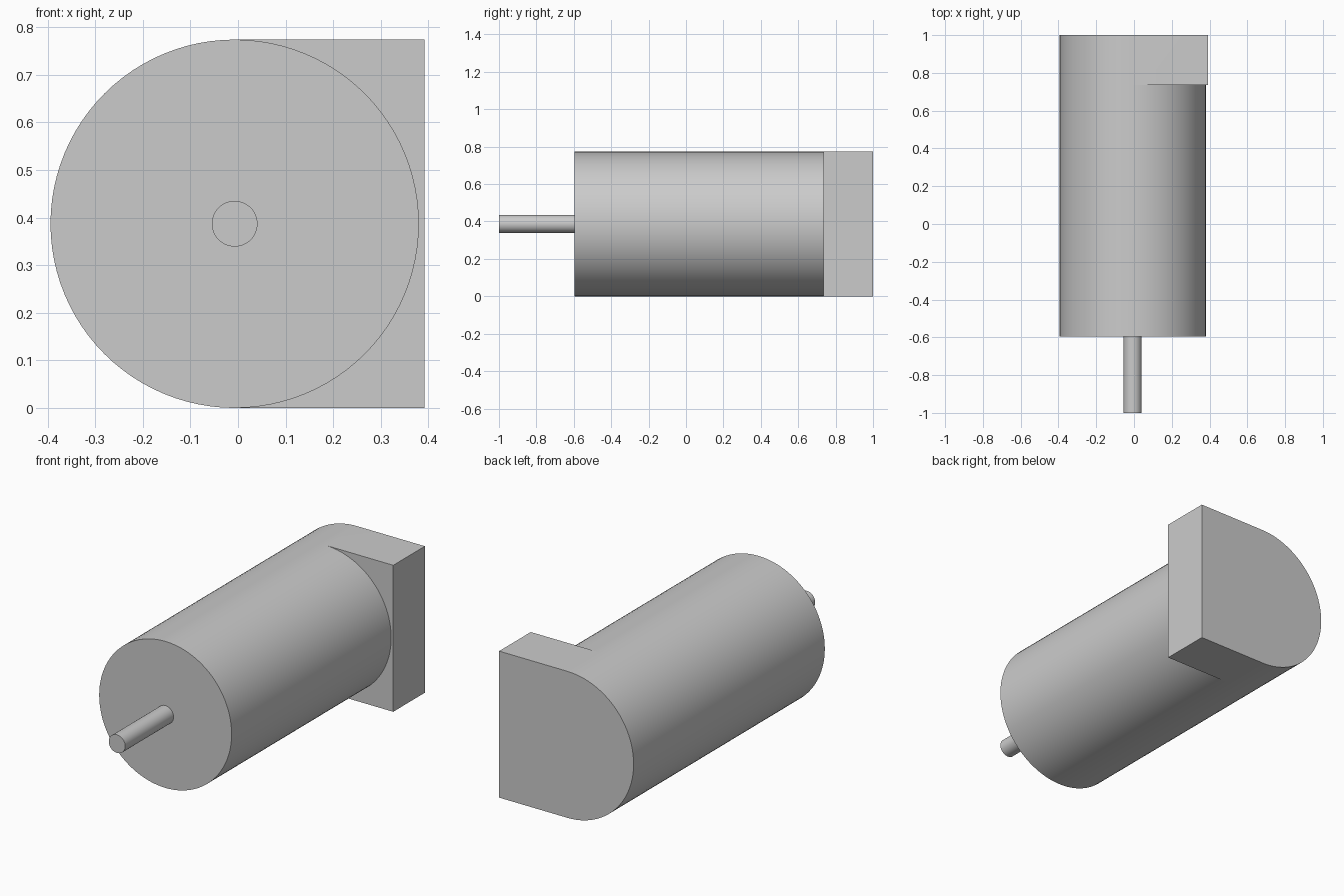
import bpy, bmesh, math

cube = bpy.data.objects.get("Cube")
if cube:
    bpy.data.objects.remove(cube, do_unlink=True)

CX, CZ, R = -0.007, 0.387, 0.387   # shared axis and body radius
FRONT, STEP, BACK = -0.596, 0.736, 1.0
EDGE = 0.392                       # flat side of the end block
N = 96

grey = bpy.data.materials.new("plain grey")
grey.use_nodes = True
grey.diffuse_color = (0.6, 0.6, 0.6, 1)
grey.node_tree.nodes["Principled BSDF"].inputs["Base Color"].default_value = grey.diffuse_color


def finish(bm, name):
    bmesh.ops.recalc_face_normals(bm, faces=bm.faces)
    mesh = bpy.data.meshes.new(name)
    bm.to_mesh(mesh)
    bm.free()
    mesh.materials.append(grey)
    obj = bpy.data.objects.new(name, mesh)
    bpy.context.collection.objects.link(obj)
    bpy.ops.object.select_all(action="DESELECT")
    obj.select_set(True)
    bpy.context.view_layer.objects.active = obj
    bpy.ops.object.shade_smooth_by_angle(angle=math.radians(30))
    return obj


def ring(bm, y, radius, count, first=0, last=None):
    """Vertices round the axis, starting at the top and passing the left (+x) first."""
    last = count if last is None else last
    steps = [2 * math.pi * i / count for i in range(first, last)]
    return [bm.verts.new((CX + radius * math.sin(a), y, CZ + radius * math.cos(a)))
            for a in steps]


def bridge(bm, a, b):
    for i in range(len(a) - 1):
        bm.faces.new((a[i], a[i + 1], b[i + 1], b[i]))


# Motor body: a round barrel that flows into a D-shaped end block
bm = bmesh.new()
front = ring(bm, FRONT, R, N)
step = ring(bm, STEP, R, N)
back = ring(bm, BACK, R, N, N // 2, N + 1)      # round half only, bottom to top
bm.faces.new(front)
bridge(bm, front + front[:1], step + step[:1])
bridge(bm, step[N // 2:] + step[:1], back)
corners = {y: [bm.verts.new((EDGE, y, z)) for z in (2 * R, 0)] for y in (STEP, BACK)}
(st, sb), (bt, bb) = corners[STEP], corners[BACK]
bm.faces.new(step[:N // 2 + 1] + [sb, st])      # shoulder behind the barrel
bm.faces.new(back + [bt, bb])                   # rear face
bm.faces.new((step[0], st, bt, back[-1]))       # block top
bm.faces.new((st, sb, bb, bt))                  # block side
bm.faces.new((sb, step[N // 2], back[0], bb))   # block underside
finish(bm, "motor_body")

# Output shaft
bm = bmesh.new()
tip = ring(bm, -1.0, 0.048, 48)
root = ring(bm, FRONT, 0.048, 48)
bm.faces.new(tip)
bm.faces.new(root)
bridge(bm, tip + tip[:1], root + root[:1])
finish(bm, "output_shaft")
